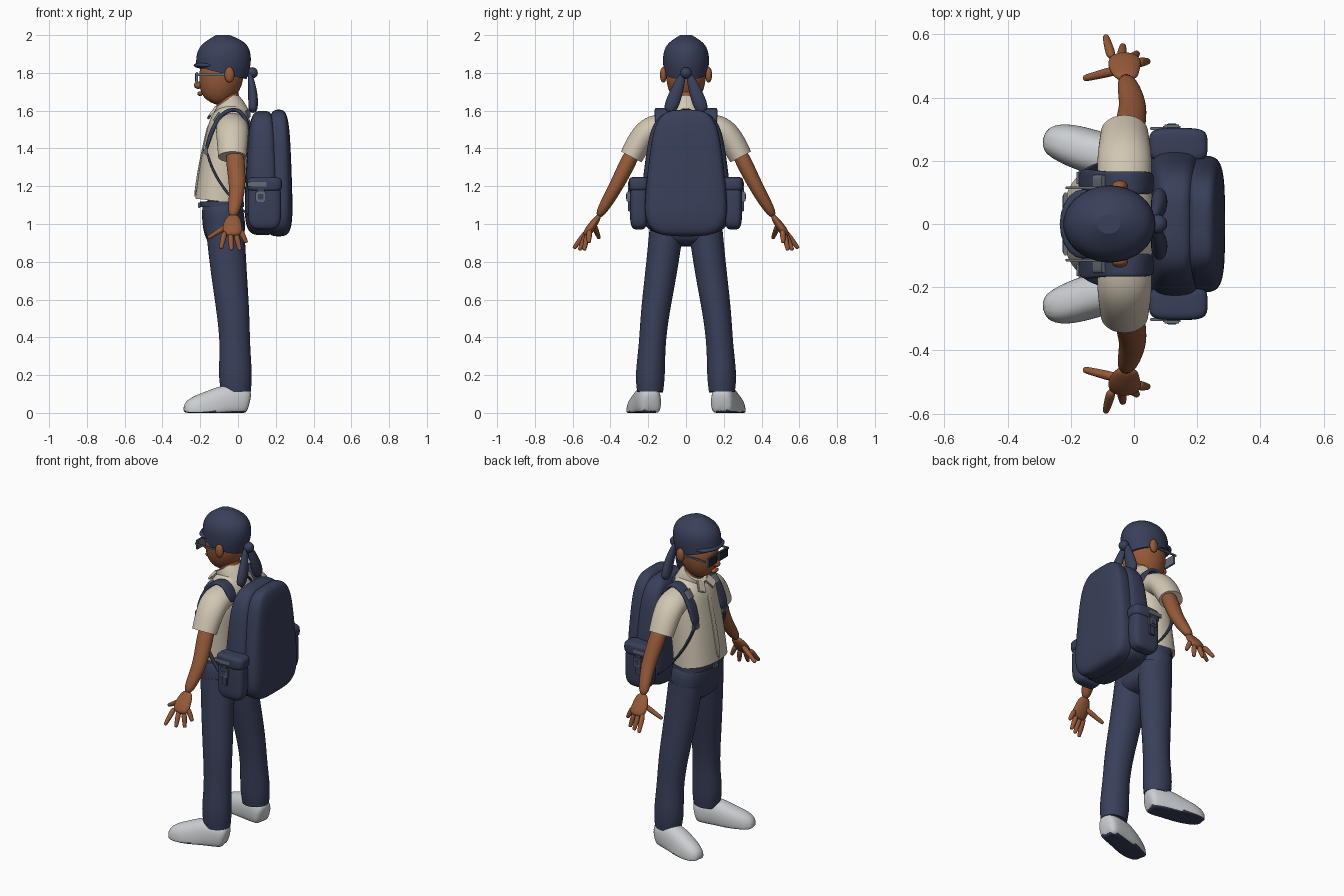
import bpy, bmesh, math
from mathutils import Vector, Matrix

if "Cube" in bpy.data.objects:
    bpy.data.objects.remove(bpy.data.objects["Cube"], do_unlink=True)


def material(name, *rgb):
    mat = bpy.data.materials.new(name)
    mat.use_nodes = True
    mat.diffuse_color = (*rgb, 1)
    shader = mat.node_tree.nodes["Principled BSDF"]
    shader.inputs["Base Color"].default_value = (*rgb, 1)
    return mat


NAVY = material("navy cloth", .04, .05, .1)
SKIN = material("brown skin", .3, .1, .04)
SHIRT = material("cream shirt", .64, .57, .45)
SHOE = material("pale grey shoe", .6, .62, .64)
GREY = material("grey trim", .13, .15, .18)
DARK = material("dark lens", .015, .02, .03)
X, Y = Vector((1, 0, 0)), Vector((0, 1, 0))


def finish(name, bm, mat, smooth=True, levels=0):
    bmesh.ops.recalc_face_normals(bm, faces=bm.faces)
    for face in bm.faces:
        face.smooth = smooth
    mesh = bpy.data.meshes.new(name)
    bm.to_mesh(mesh)
    bm.free()
    mesh.materials.append(mat)
    obj = bpy.data.objects.new(name, mesh)
    bpy.context.collection.objects.link(obj)
    if levels:
        mod = obj.modifiers.new("Smooth", 'SUBSURF')
        mod.levels = mod.render_levels = levels
    return obj


def power_cos(angle, power):
    value = math.cos(angle)
    return math.copysign(abs(value) ** (2 / power), value)


def loft(name, path, size, mat, ref=X, power=2, side=1, hard=False, floor=None, sides=16):
    """Skin rounded rings along a path of (x, y, z, optional scale); size is along ref and across it."""
    bm = bmesh.new()
    crease = bm.edges.layers.float.new("crease_edge")
    points = [Vector(p[:3]) for p in path]
    scales = [p[3] if len(p) > 3 else 1 for p in path]
    last = len(points) - 1
    loops = []
    for i, (centre, scale) in enumerate(zip(points, scales)):
        along = (points[min(i + 1, last)] - points[max(i - 1, 0)]).normalized()
        u = (ref - along * ref.dot(along)).normalized()
        v = along.cross(u)
        loop = []
        for k in range(sides):
            angle = math.tau * (k + .5) / sides
            p = centre + u * power_cos(angle, power) * size[0] * scale
            p += v * power_cos(angle - math.pi / 2, power) * size[1] * scale
            if floor is not None:
                p.z = max(p.z, floor)
            p.y *= side
            loop.append(bm.verts.new(p))
        loops.append(loop)
    for low, high in zip(loops, loops[1:]):
        for k in range(sides):
            bm.faces.new((low[k - 1], low[k], high[k], high[k - 1]))
    for loop in (loops[0], loops[-1]):
        cap = bm.faces.new(loop)
        for edge in cap.edges:
            edge[crease] = float(hard)
            edge.smooth = not hard
    return finish(name, bm, mat, levels=2)


def pillow(name, centre, half, mat, taper=0, side=1, power=4, steps=12):
    """Boxy cushion that narrows upwards by the taper."""
    x, y, z = centre
    rings = []
    for i in range(steps + 1):
        angle = math.pi * (i / steps - .5) * .97
        height = power_cos(angle - math.pi / 2, power)
        rings.append((x, y, z + half[2] * height, power_cos(angle, power) * (1 - taper * height)))
    return loft(name, rings, half[:2], mat, power=power, side=side)


def ball(name, centre, half, mat):
    bm = bmesh.new()
    place = Matrix.Translation(centre) @ Matrix.Diagonal((*half, 1))
    bmesh.ops.create_uvsphere(bm, u_segments=20, v_segments=12, radius=1, matrix=place)
    return finish(name, bm, mat)


def box(name, centre, size, mat, turn=Matrix()):
    bm = bmesh.new()
    place = Matrix.Translation(centre) @ turn.to_4x4() @ Matrix.Diagonal((*size, 1))
    bmesh.ops.create_cube(bm, size=1, matrix=place)
    bmesh.ops.bevel(bm, geom=bm.edges[:], offset=min(size) / 4, segments=2, affect='EDGES')
    return finish(name, bm, mat, smooth=False)


# Head and neck
loft("neck", [(-.04, 0, 1.5), (-.05, 0, 1.6), (-.06, 0, 1.75)], (.065, .065), SKIN)
loft("head", [(-.14, 0, 1.64, .4), (-.12, 0, 1.68, .75), (-.09, 0, 1.75), (-.08, 0, 1.87)], (.123, .11), SKIN)
ball("nose", (-.21, 0, 1.735), (.024, .023, .02), SKIN)
ball("lips", (-.2, 0, 1.69), (.015, .03, .012), SKIN)

# Cap with short brim and a knot at the back
loft("cap", [(-.09, 0, 1.8, .95), (-.075, 0, 1.86), (-.075, 0, 1.91, .98), (-.08, 0, 1.96, .8), (-.08, 0, 2, .25)],
     (.15, .126), NAVY, hard=True)
ball("cap_brim", (-.16, 0, 1.84), (.075, .11, .02), NAVY)
ball("cap_knot", (.075, 0, 1.8), (.03, .03, .03), NAVY)
box("glasses_bridge", (-.22, 0, 1.785), (.01, .04, .012), GREY)

# Shirt body, collar and placket
loft("shirt", [(-.1, 0, 1.12), (-.08, 0, 1.3, .97), (-.05, 0, 1.44, .97), (-.04, 0, 1.54, .9),
               (-.04, 0, 1.6, .65), (-.04, 0, 1.63, .4)], (.13, .18), SHIRT, power=2.4, hard=True)
loft("collar", [(-.03, 0, 1.57, 1.1), (-.05, 0, 1.62), (-.07, 0, 1.65, .9)], (.087, .085), SHIRT, hard=True)
loft("placket", [(-.23, 0, 1.14), (-.206, 0, 1.3), (-.176, 0, 1.44), (-.155, 0, 1.53)],
     (.016, .006), SHIRT, ref=Y, power=4)

# Hips and belt
loft("trouser_hips", [(-.09, 0, 1.15, .9), (-.08, 0, 1.05), (-.07, 0, .95), (-.06, 0, .88, .7)],
     (.115, .195), NAVY, power=2.4)
loft("belt", [(-.085, 0, 1.09), (-.085, 0, 1.12)], (.12, .18), NAVY, power=2.4, hard=True)
box("belt_buckle", (-.205, 0, 1.1), (.012, .045, .03), GREY)

# Backpack main body, rear compartment and handle
pillow("backpack_body", (.13, 0, 1.27), (.09, .228, .33), NAVY, taper=.18)
pillow("backpack_rear", (.215, 0, 1.27), (.07, .207, .336), NAVY, taper=.18)
loft("backpack_handle", [(.06, -.05, 1.56), (.05, -.03, 1.61), (.05, .03, 1.61), (.06, .05, 1.56)],
     (.012, .006), NAVY)

FINGERS = {"index": ((-.07, .525, .96), (-.09, .595, .87)), "middle": ((-.04, .525, .95), (-.035, .565, .86)),
           "ring": ((-.01, .52, .95), (.01, .54, .86)), "little": ((.01, .51, .97), (.045, .515, .9)),
           "thumb": ((-.04, .49, 1), (-.16, .46, .925))}

for side, tag in ((1, "right_"), (-1, "left_")):
    # Ear, glasses and cap tail
    ball(tag + "ear", (-.045, side * .12, 1.79), (.026, .018, .042), SKIN)
    box(tag + "frame", (-.217, side * .054, 1.775), (.012, .09, .06), GREY)
    box(tag + "lens", (-.222, side * .054, 1.775), (.009, .075, .048), DARK)
    box(tag + "temple", (-.135, side * .114, 1.79), (.165, .008, .012), GREY)
    loft(tag + "cap_tail", [(.06, .01, 1.81, .4), (.08, .05, 1.7, .9), (.08, .08, 1.62), (.08, .09, 1.59, .6)],
         (.028, .04), NAVY, side=side)

    # Collar point
    lean = Matrix.Rotation(.6, 3, 'Y') @ Matrix.Rotation(side * .45, 3, 'X')
    box(tag + "collar_point", (-.137, side * .045, 1.59), (.014, .055, .07), SHIRT, lean)

    # Sleeve, arm and hand
    loft(tag + "sleeve", [(-.03, .1, 1.52), (-.03, .19, 1.505, 1.05), (-.03, .24, 1.45), (-.03, .29, 1.355, .9)],
         (.085, .07), SHIRT, side=side, hard=True)
    loft(tag + "arm", [(-.02, .26, 1.42, 1.2), (-.01, .33, 1.28, 1.15), (0, .38, 1.18), (-.03, .47, 1.03, .75)],
         (.043, .037), SKIN, side=side)
    loft(tag + "palm", [(-.02, .455, 1.05, .65), (-.03, .49, 1), (-.03, .515, .965, 1.1), (-.03, .535, .935, .8)],
         (.05, .022), SKIN, side=side)
    for label, (root, tip) in FINGERS.items():
        root, tip = Vector(root), Vector(tip)
        path = [(*root.lerp(tip, t), 1 - t * t * .4) for t in (0, .5, .9, 1)]
        loft(tag + label + "_finger", path, (.017, .017), SKIN, ref=Y if label == "thumb" else X, side=side, sides=10)

    # Trouser leg with a wide cuff
    loft(tag + "trouser_leg", [(-.07, .1, 1, 1.05), (-.05, .13, .75, .98), (-.025, .165, .53, .88),
                               (-.015, .18, .35, .8), (-.015, .19, .2, .93), (-.01, .19, .11, .8)],
         (.1, .088), NAVY, side=side, hard=True)

    # Shoe with a dark underside
    shoe = loft(tag + "shoe", [(.06, .185, .05, .7), (.03, .19, .06), (-.06, .21, .06, 1.05), (-.14, .23, .02, 1.1),
                               (-.23, .26, 0), (-.29, .27, 0, .55)],
                (.065, .09), SHOE, ref=Y, power=2.4, side=side, floor=0)
    shoe.data.materials.append(NAVY)
    for face in shoe.data.polygons:
        face.material_index = int(face.normal.z < -.8 and face.center.z < .01)

    # Shoulder strap with patch, slider and lower webbing
    loft(tag + "shoulder_strap", [(.06, .13, 1.5), (.03, .13, 1.59), (-.03, .13, 1.615), (-.1, .13, 1.575),
                                  (-.15, .14, 1.47), (-.17, .14, 1.38, .8)],
         (.036, .012), NAVY, ref=Y, power=4, side=side)
    loft(tag + "strap_patch", [(-.09, .13, 1.585), (-.12, .13, 1.54)],
         (.026, .016), GREY, ref=Y, power=4, side=side, hard=True)
    box(tag + "strap_slider", (-.17, side * .145, 1.385), (.024, .05, .035), GREY)
    loft(tag + "strap_webbing", [(-.17, .145, 1.4), (-.14, .175, 1.29), (-.06, .195, 1.16), (.06, .21, 1.04)],
         (.013, .006), NAVY, ref=Y, power=4, side=side)

    # Side pocket with flap and clip
    pillow(tag + "side_pocket", (.14, .25, 1.1), (.09, .048, .13), NAVY, side=side)
    pillow(tag + "pocket_flap", (.14, .25, 1.21), (.095, .055, .04), NAVY, side=side)
    box(tag + "flap_patch", (.1, side * .302, 1.21), (.1, .009, .025), GREY)
    box(tag + "pocket_strap", (.12, side * .3, 1.13), (.035, .012, .13), NAVY)
    box(tag + "pocket_clip", (.12, side * .305, 1.145), (.055, .018, .055), GREY)
    box(tag + "clip_centre", (.12, side * .314, 1.145), (.03, .009, .03), NAVY)
